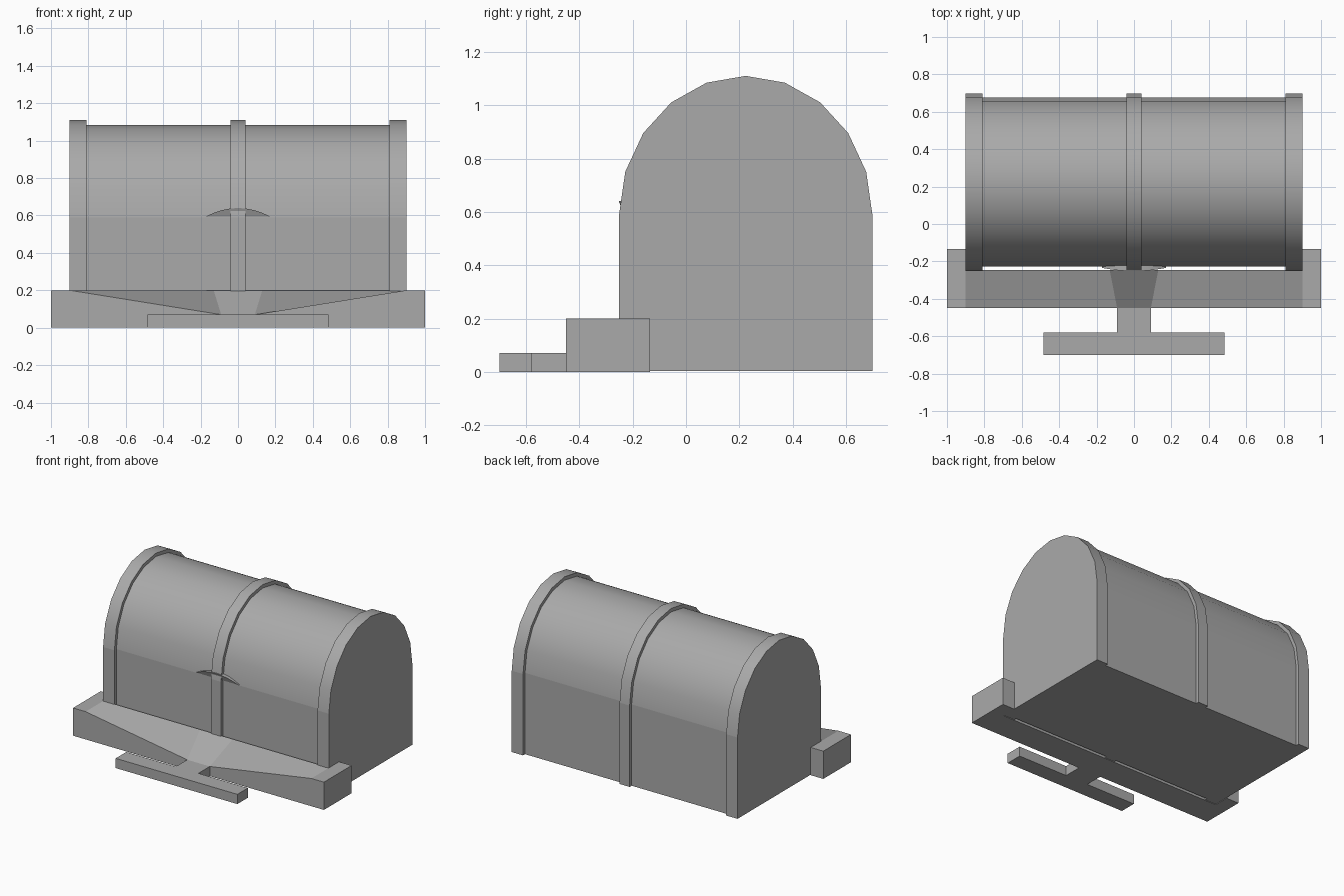
import bpy, bmesh
from math import pi, cos, sin, radians

cube = bpy.data.objects.get("Cube")
if cube:
    bpy.data.objects.remove(cube, do_unlink=True)

grey = bpy.data.materials.new("plain grey")
grey.use_nodes = True
colour = (0.4, 0.4, 0.4, 1)
grey.diffuse_color = colour
grey.node_tree.nodes["Principled BSDF"].inputs["Base Color"].default_value = colour

MID_Y, SEAM, FLOOR = 0.224, 0.59, 0.004


def finish(name, bm, smooth=False):
    bmesh.ops.recalc_face_normals(bm, faces=bm.faces)
    mesh = bpy.data.meshes.new(name)
    bm.to_mesh(mesh)
    bm.free()
    mesh.materials.append(grey)
    obj = bpy.data.objects.new(name, mesh)
    bpy.context.collection.objects.link(obj)
    if smooth:
        bpy.ops.object.select_all(action='DESELECT')
        obj.select_set(True)
        bpy.context.view_layer.objects.active = obj
        bpy.ops.object.shade_smooth_by_angle(angle=radians(30))
    return obj


def loft(name, ring_a, ring_b, smooth=False):
    """Solid between two matching rings of points."""
    bm = bmesh.new()
    a = [bm.verts.new(p) for p in ring_a]
    b = [bm.verts.new(p) for p in ring_b]
    bm.faces.new(a)
    bm.faces.new(b)
    for i in range(len(a)):
        j = (i + 1) % len(a)
        bm.faces.new((a[i], a[j], b[j], b[i]))
    return finish(name, bm, smooth)


def box(name, x0, x1, y0, y1, z0, z1):
    ring = [(y0, z0), (y1, z0), (y1, z1), (y0, z1)]
    return loft(name, [(x0, y, z) for y, z in ring], [(x1, y, z) for y, z in ring])


def vault(name, x0, x1, ry, rz):
    """Half-elliptical arch of ten segments along x."""
    ring = [(MID_Y - ry * cos(pi * i / 10), SEAM + rz * sin(pi * i / 10)) for i in range(11)]
    return loft(name, [(x0, y, z) for y, z in ring], [(x1, y, z) for y, z in ring], True)


# Chest body and its rounded lid
box("chest_box", -0.85, 0.85, MID_Y - 0.452, MID_Y + 0.452, FLOOR, SEAM)
vault("chest_lid", -0.85, 0.85, 0.452, 0.495)

# Raised bands around the chest
for side, x0, x1 in (("right", -0.9, -0.81), ("middle", -0.04, 0.04), ("left", 0.81, 0.9)):
    box(side + "_lower_band", x0, x1, MID_Y - 0.475, MID_Y + 0.475, FLOOR, SEAM)
    vault(side + "_lid_band", x0, x1, 0.475, 0.52)

# Arched lip on the front of the lid
arc = [(-0.17 * cos(pi * i / 12), 0.595 + 0.045 * sin(pi * i / 12) ** 2) for i in range(13)]
loft("lid_lip",
     [(x, -0.252 + 0.6 * x * x, z) for x, z in arc],
     [(x, -0.2, z) for x, z in arc], True)

# End blocks of the front step
for side, s in (("left", 1), ("right", -1)):
    box(side + "_step_block", s * 0.9, s, -0.45, -0.135, 0, 0.2)

# Step between the blocks, dipping towards the middle of its front edge
front = [(-0.9, 0.2), (-0.09, 0.07), (0.09, 0.07), (0.9, 0.2), (0.9, 0), (-0.9, 0)]
back = [(-0.9, 0.2), (-0.13, 0.2), (0.13, 0.2), (0.9, 0.2), (0.9, 0), (-0.9, 0)]
loft("dipped_step", [(x, -0.45, z) for x, z in front], [(x, -0.246, z) for x, z in back])

# T-shaped foot in front of the step
box("foot_stem", -0.09, 0.09, -0.58, -0.45, 0, 0.07)
box("foot_bar", -0.485, 0.485, -0.7, -0.58, 0, 0.07)
